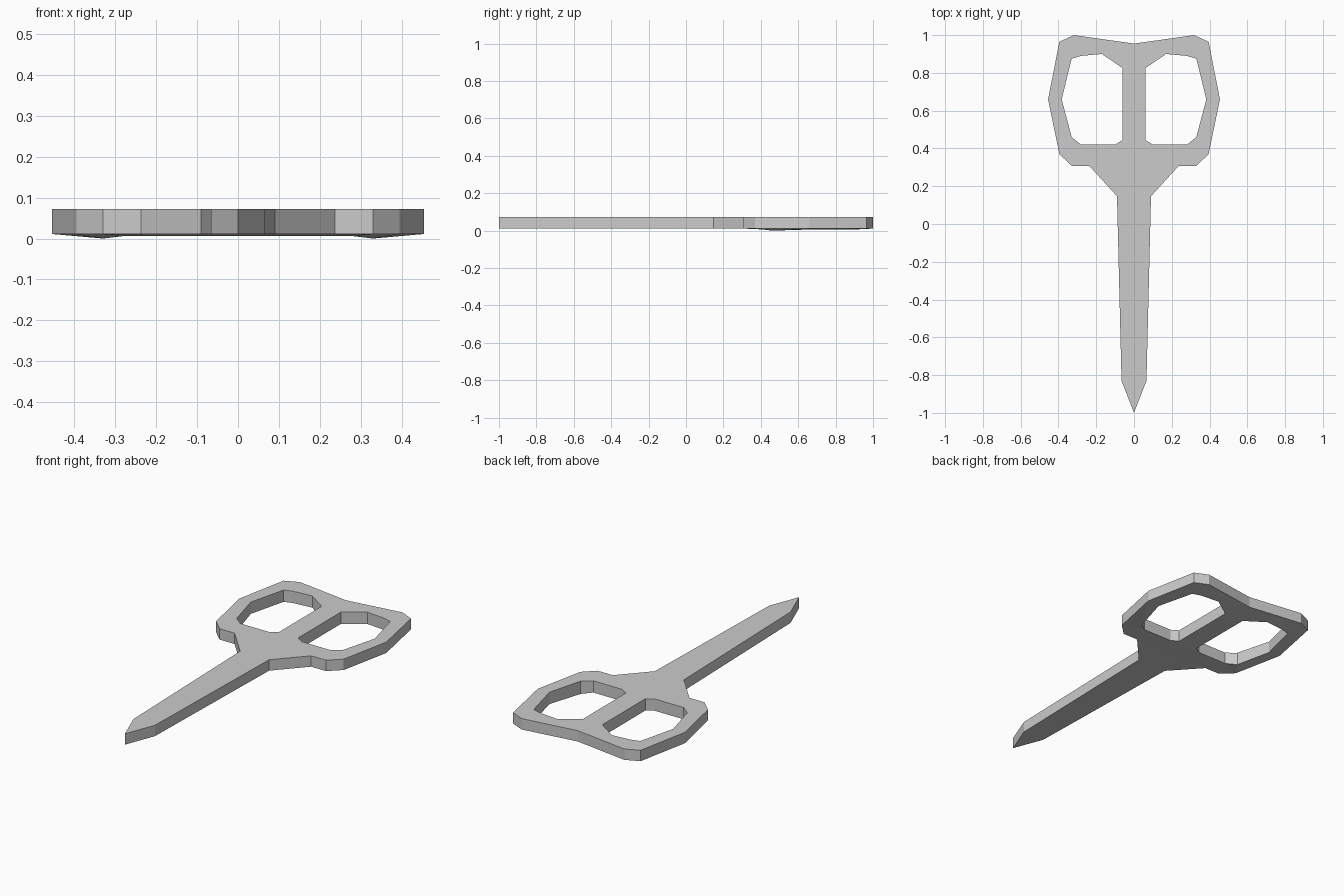
import bpy, bmesh

if "Cube" in bpy.data.objects:
    bpy.data.objects.remove(bpy.data.objects["Cube"])

TOP = 0.072


def mirrored(half):
    """Close a right-hand outline with its mirror image across x = 0."""
    return half + [(-x, y) for x, y in reversed(half) if x > 0]


def plate(name, loops, bottom, joint_y):
    """Fill the outlines (first outer, rest holes) and give them thickness."""
    bm = bmesh.new()
    for loop in loops:
        vs = [bm.verts.new((x, y, TOP)) for x, y in loop]
        for i, v in enumerate(vs):
            bm.edges.new((v, vs[i - 1]))
    bmesh.ops.triangle_fill(bm, edges=bm.edges[:], use_beauty=True, normal=(0, 0, 1))
    geo = bmesh.ops.extrude_face_region(bm, geom=bm.faces[:], use_keep_orig=True)["geom"]
    for v in geo:
        if isinstance(v, bmesh.types.BMVert):
            v.co.z = bottom(v.co.x, v.co.y)
    bmesh.ops.recalc_face_normals(bm, faces=bm.faces[:])
    # open the hidden joint between blade and handle
    joint = [f for f in bm.faces
             if all(abs(v.co.y - joint_y) < 1e-4 and abs(v.co.x) < 0.24 for v in f.verts)]
    bmesh.ops.delete(bm, geom=joint, context="FACES_ONLY")
    bmesh.ops.dissolve_limit(bm, angle_limit=0.001, verts=bm.verts[:], edges=bm.edges[:])
    mesh = bpy.data.meshes.new(name)
    bm.to_mesh(mesh)
    bm.free()
    obj = bpy.data.objects.new(name, mesh)
    bpy.context.collection.objects.link(obj)
    return obj


# handle with two finger holes; the underside dips slightly towards the holes
hole = [(0.06, 0.825), (0.17, 0.90), (0.28, 0.89), (0.33, 0.875), (0.383, 0.66),
        (0.33, 0.46), (0.28, 0.42), (0.10, 0.42), (0.06, 0.445)]
hole_left = [(-x, y) for x, y in hole]
rim = mirrored([(0, 0.955), (0.318, 1.0), (0.395, 0.965), (0.455, 0.66),
                (0.395, 0.37), (0.33, 0.308), (0.237, 0.308)])


def handle_bottom(x, y):
    is_hole = any(abs(abs(x) - p) + abs(y - q) < 1e-4 for p, q in hole)
    if not is_hole:
        return 0.011
    return 0.0 if abs(x) > 0.3 and y < 0.5 else 0.006


plate("handle", [rim, hole, hole_left], handle_bottom, 0.308)

# blade with flared shoulder
blade = mirrored([(0.237, 0.308), (0.09, 0.147), (0.066, -0.83), (0, -1.0)])
plate("blade", [blade], lambda x, y: 0.011, 0.308)
